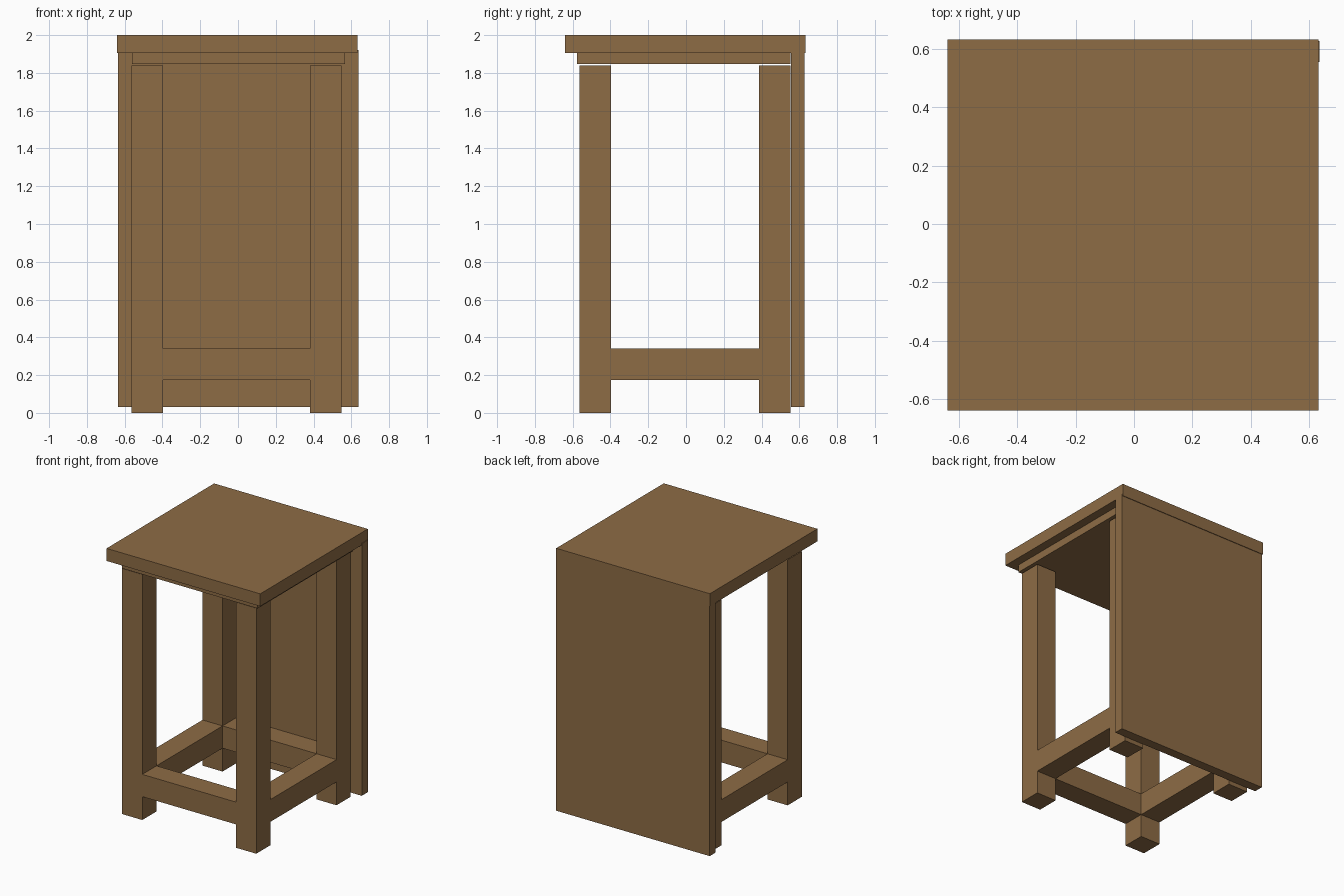
import bpy

if "Cube" in bpy.data.objects:
    bpy.data.objects.remove(bpy.data.objects["Cube"])

wood = bpy.data.materials.new("wood")
wood.diffuse_color = (0.27, 0.15, 0.06, 1)
wood.use_nodes = True
wood.node_tree.nodes["Principled BSDF"].inputs["Base Color"].default_value = wood.diffuse_color


def box(name, x, y, z):
    """Box from (min, max) ranges on each axis."""
    bpy.ops.mesh.primitive_cube_add(size=1, location=[sum(r) / 2 for r in (x, y, z)])
    ob = bpy.context.object
    ob.name = name
    ob.scale = [r[1] - r[0] for r in (x, y, z)]
    bpy.ops.object.transform_apply(location=False, rotation=False, scale=True)
    ob.data.materials.append(wood)
    return ob


# Leg positions across the width and depth
left, right = (-0.565, -0.398), (0.381, 0.547)
front, back = (-0.565, -0.397), (0.386, 0.554)

# Top slab and the thinner board beneath it
box("top", (-0.641, 0.633), (-0.641, 0.633), (1.906, 2.0))
box("under_top", (-0.56, 0.567), (-0.577, 0.552), (1.848, 1.906))

# Back panel
box("back_panel", (-0.636, 0.637), (0.556, 0.628), (0.03, 1.92))

# Four legs
for xn, x in (("left", left), ("right", right)):
    for yn, y in (("front", front), ("back", back)):
        box(f"{yn}_{xn}_leg", x, y, (0, 1.84))

# Low stretchers between the legs
rail_z = (0.175, 0.342)
for name, y in (("front", front), ("back", back)):
    box(f"{name}_stretcher", (left[1], right[0]), y, rail_z)
for name, x in (("left", left), ("right", right)):
    box(f"{name}_stretcher", x, (front[1], back[0]), rail_z)
